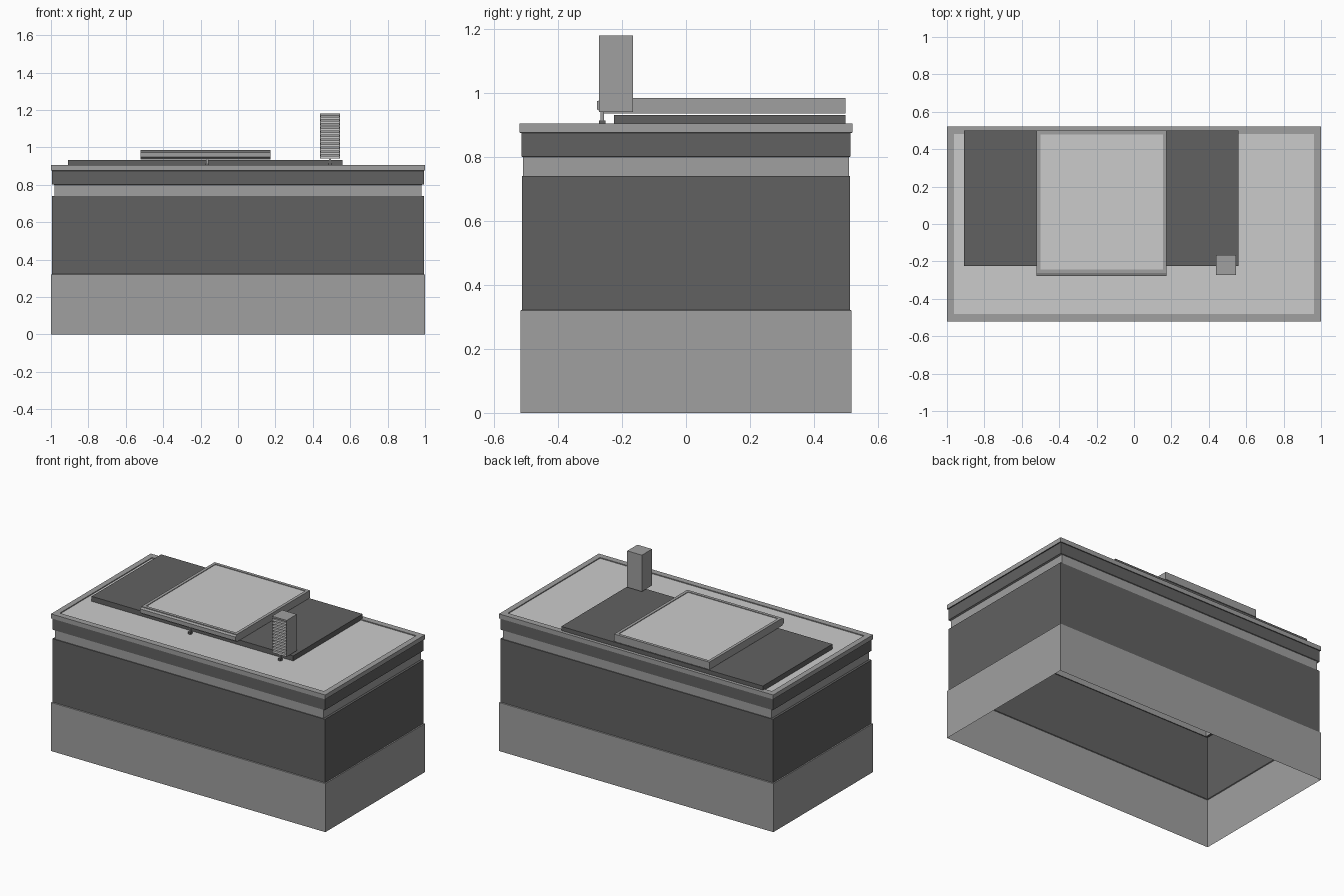
import bpy, bmesh

if "Cube" in bpy.data.objects:
    bpy.data.objects.remove(bpy.data.objects["Cube"])


def material(name, v):
    m = bpy.data.materials.new(name)
    m.diffuse_color = (v, v, v, 1)
    m.use_nodes = True
    m.node_tree.nodes["Principled BSDF"].inputs["Base Color"].default_value = m.diffuse_color
    return m


MID = material("mid_grey", 0.35)
DARK = material("dark_grey", 0.12)
LIGHT = material("light_grey", 0.65)


def finish(name, bm, mat):
    me = bpy.data.meshes.new(name)
    bm.to_mesh(me)
    bm.free()
    me.materials.append(mat)
    ob = bpy.data.objects.new(name, me)
    bpy.context.collection.objects.link(ob)
    return ob


def loft(name, rings, mat, cap=False, bottom=False, centre=(0, 0)):
    """Join rectangular rings given as (half x, half y, z)."""
    bm = bmesh.new()
    loops = []
    for hx, hy, z in rings:
        loops.append([bm.verts.new((centre[0] + sx * hx, centre[1] + sy * hy, z))
                      for sx, sy in ((-1, -1), (1, -1), (1, 1), (-1, 1))])
    for a, b in zip(loops, loops[1:]):
        for i in range(4):
            j = (i + 1) % 4
            bm.faces.new((a[i], a[j], b[j], b[i]))
    if cap:
        bm.faces.new(loops[-1])
    if bottom:
        bm.faces.new(loops[0][::-1])
    return finish(name, bm, mat)


def box(name, x0, x1, y0, y1, z0, z1, mat):
    hx, hy = (x1 - x0) / 2, (y1 - y0) / 2
    return loft(name, [(hx, hy, z0), (hx, hy, z1)], mat, True, True,
                ((x0 + x1) / 2, (y0 + y1) / 2))


# Hollow building shell, open underneath, in stepped bands
loft("base_wall", [(1, .518, 0), (1, .518, .32), (.994, .513, .322)], MID)
loft("main_wall", [(.994, .513, .322), (.994, .513, .74), (.98, .509, .741)], DARK)
loft("recessed_band", [(.98, .509, .741), (.98, .509, .80), (.994, .515, .801)], MID)
loft("upper_wall", [(.994, .515, .801), (.994, .515, .875), (1, .52, .876)], DARK)
loft("parapet", [(1, .52, .876), (1, .52, .905), (.963, .48, .905), (.963, .48, .899)], MID)
loft("roof", [(.963, .48, .899)], LIGHT, cap=True)

# Low dark platform on the roof
box("roof_platform", -.91, .56, -.225, .499, .899, .932, DARK)

# Raised central block with a rimmed top
cx, cy, hx, hy = -.1725, .118, .3475, .381
loft("raised_block", [(hx, hy, .936), (hx, hy, .985), (hx - .02, hy - .02, .985),
                      (hx - .02, hy - .02, .981)], MID, bottom=True, centre=(cx, cy))
loft("raised_block_top", [(hx - .02, hy - .02, .981)], LIGHT, cap=True, centre=(cx, cy))

# Bevelled fascia strip along the front of the raised block
bm = bmesh.new()
prof = [(-.262, .94), (-.278, .948), (-.278, .974), (-.262, .981)]
ends = [[bm.verts.new((x, y, z)) for y, z in prof] for x in (cx - hx, cx + hx)]
for i in range(4):
    j = (i + 1) % 4
    bm.faces.new((ends[0][i], ends[0][j], ends[1][j], ends[1][i]))
bm.faces.new(ends[0][::-1])
bm.faces.new(ends[1])
bmesh.ops.recalc_face_normals(bm, faces=bm.faces)
finish("front_fascia", bm, MID)

# Louvred tower: core, side cheeks, cap, sill and slats
X0, X1, Y0, Y1 = .438, .545, -.272, -.166
box("tower_core", X0, X1, -.25, Y1, .94, 1.18, MID)
box("tower_cheek_left", X0, X0 + .006, Y0, -.25, .94, 1.18, MID)
box("tower_cheek_right", X1 - .006, X1, Y0, -.25, .94, 1.18, MID)
box("tower_cap", X0 + .006, X1 - .006, Y0, -.25, 1.17, 1.18, MID)
for i in range(11):
    z = .94 + i * .021
    box("tower_slat", X0 + .006, X1 - .006, Y0 + .001, -.25, z, z + .013, LIGHT)

# Small posts with wider feet
for x in (-.165, .4915):
    box("post_foot", x - .01, x + .01, -.272, -.252, .899, .914, DARK)
    box("post", x - .006, x + .006, -.268, -.256, .914, .942, MID)
